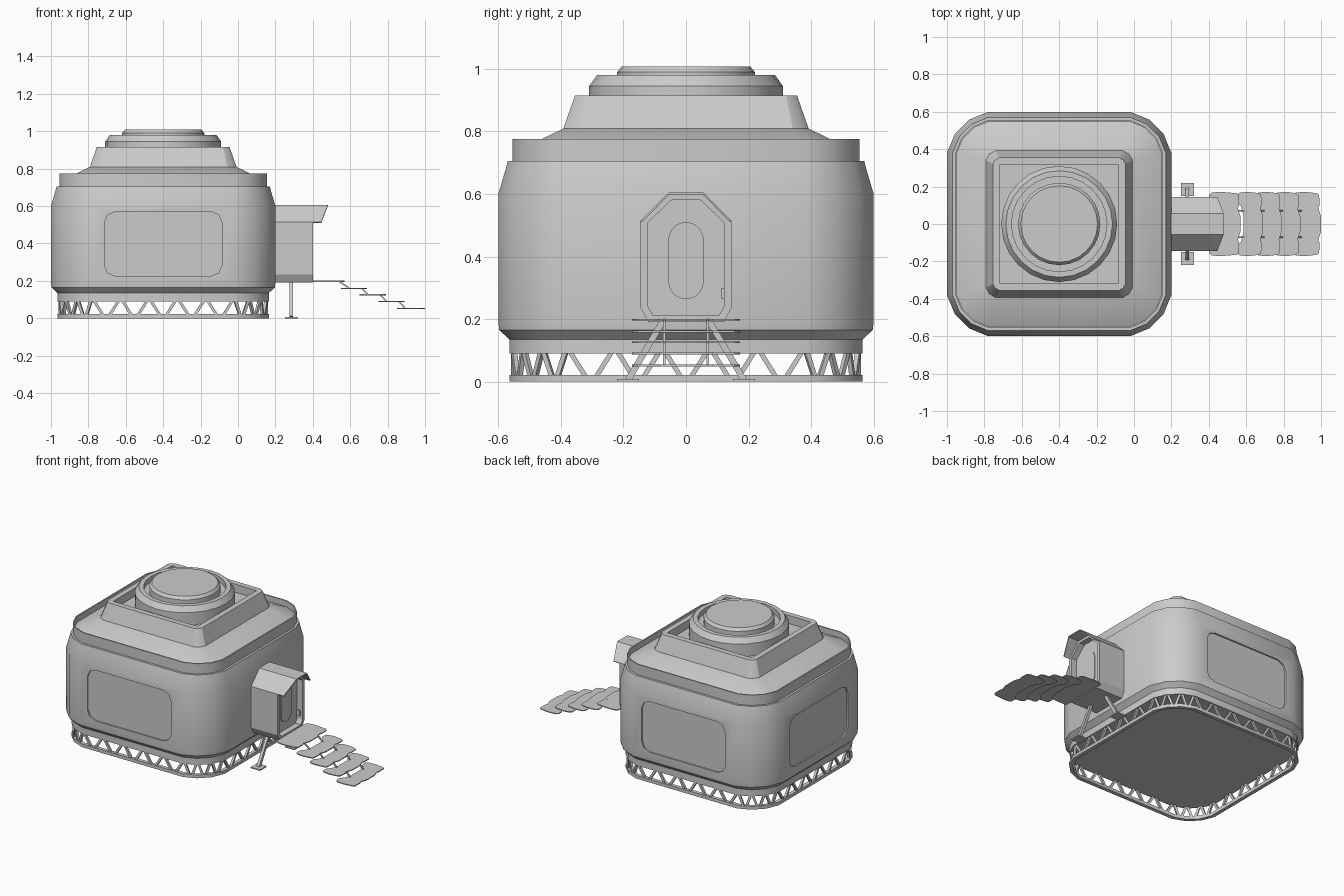
import bpy, bmesh, math
from mathutils import Vector

cube = bpy.data.objects.get("Cube")
if cube:
    bpy.data.objects.remove(cube, do_unlink=True)

grey = bpy.data.materials.new("light_grey")
grey.use_nodes = True
grey.diffuse_color = (0.6, 0.6, 0.6, 1)
grey.node_tree.nodes["Principled BSDF"].inputs["Base Color"].default_value = (0.6, 0.6, 0.6, 1)

CX = -0.4          # centre of the main building
CORE = 0.38        # half length of the straight walls


def finish(name, bm, smooth=True):
    bmesh.ops.remove_doubles(bm, verts=bm.verts, dist=0.0001)
    bmesh.ops.recalc_face_normals(bm, faces=bm.faces)
    mesh = bpy.data.meshes.new(name)
    bm.to_mesh(mesh)
    bm.free()
    mesh.materials.append(grey)
    obj = bpy.data.objects.new(name, mesh)
    bpy.context.collection.objects.link(obj)
    if smooth:
        smooth_object(obj)
    return obj


def select(obj):
    bpy.ops.object.select_all(action='DESELECT')
    obj.select_set(True)
    bpy.context.view_layer.objects.active = obj


def smooth_object(obj):
    select(obj)
    bpy.ops.object.shade_smooth_by_angle(angle=math.radians(28))


def loft(bm, loops, caps=True, closed=False):
    rings = [[bm.verts.new(p) for p in loop] for loop in loops]
    n = len(rings[0])
    for a, b in zip(rings, rings[1:] + rings[:1] if closed else rings[1:]):
        for i in range(n):
            j = (i + 1) % n
            bm.faces.new((a[i], a[j], b[j], b[i]))
    if caps:
        bm.faces.new(rings[0])
        bm.faces.new(rings[-1])


def corner(n):
    """Corner points from (1, 0) to (0, 1), bending equally at every point"""
    steps = [(k + 1) * math.pi / 2 / (n + 1) for k in range(n)]
    total = sum(math.sin(a) for a in steps)
    pts = [Vector((1, 0))]
    for a in steps:
        pts.append(pts[-1] + Vector((-math.sin(a), math.cos(a))) / total)
    return pts


def turn(q, x, y, z):
    """Turn a point by q quarter turns about the building's centre"""
    c, s = ((1, 0), (0, 1), (-1, 0), (0, -1))[q]
    return (CX + x * c - y * s, x * s + y * c, z)


def rounded_square(half, z, radius, segs=3):
    c = half - radius
    return [turn(q, c + radius * p.x, c + radius * p.y, z) for q in range(4) for p in corner(segs)]


def circle(radius, z, n=24):
    return [(CX + radius * math.cos(math.tau * i / n), radius * math.sin(math.tau * i / n), z)
            for i in range(n)]


def beam(bm, a, b, width):
    a, b = Vector(a), Vector(b)
    d = (b - a).normalized()
    u = d.cross(Vector((0, 0, 1))).normalized() * width / 2
    v = d.cross(u)
    loft(bm, [[p + u + v, p - u + v, p - u - v, p + u - v] for p in (a, b)])


def box(bm, lo, hi):
    loft(bm, [[(lo[0], lo[1], z), (hi[0], lo[1], z), (hi[0], hi[1], z), (lo[0], hi[1], z)]
              for z in (lo[2], hi[2])])


# Main body, running up over the rim to the sloping roof
bm = bmesh.new()
body_profile = [(0.565, 0.09), (0.565, 0.135), (0.597, 0.165), (0.6, 0.19), (0.6, 0.6),
                (0.575, 0.685), (0.57, 0.705), (0.555, 0.705), (0.555, 0.775), (0.546, 0.775),
                (0.546, 0.735)]
loops = [rounded_square(h, z, h - CORE) for h, z in body_profile]
loops.append(rounded_square(0.39, 0.81, 0.05))
loft(bm, loops)
body = finish("main_body", bm, False)

# Recessed windows on the front, back and left-hand end
cut = bmesh.new()
W, Z0, Z1, C = 0.315, 0.225, 0.57, 0.06
outline = [(W - C, Z0), (W - 0.018, Z0 + 0.018), (W, Z0 + C), (W, Z1 - C), (W - 0.018, Z1 - 0.018),
           (W - C, Z1)]
outline += [(-x, z) for x, z in reversed(outline)]
for nx, ny in ((0, -1), (0, 1), (-1, 0)):
    loft(cut, [[(CX + nx * d - ny * s, ny * d + nx * s, z) for s, z in outline]
               for d in (0.59, 0.65)])
cutter = finish("window_cutter", cut, False)
cutter.hide_render = True
mod = body.modifiers.new("windows", 'BOOLEAN')
mod.operation = 'DIFFERENCE'
mod.solver = 'EXACT'
mod.object = cutter
select(body)
bpy.ops.object.modifier_apply(modifier=mod.name)
bpy.data.objects.remove(cutter, do_unlink=True)
smooth_object(body)

# Upper deck with its sunken well
bm = bmesh.new()
deck = [(0.395, 0.8, 0.05), (0.39, 0.815, 0.05), (0.355, 0.915, 0.035), (0.318, 0.915, 0.003),
        (0.318, 0.86, 0.003)]
loft(bm, [rounded_square(h, z, r, 2) for h, z, r in deck])
finish("upper_deck", bm)

# Round skylight collar and cap
bm = bmesh.new()
collar = [(0.31, 0.855), (0.31, 0.945), (0.285, 0.98), (0.255, 0.98), (0.255, 0.945)]
loft(bm, [circle(r, z) for r, z in collar])
finish("skylight_collar", bm)
bm = bmesh.new()
loft(bm, [circle(r, z) for r, z in ((0.22, 0.94), (0.22, 0.99), (0.205, 1.008))])
finish("skylight_cap", bm)

# Open foundation ring on the ground
bm = bmesh.new()
loft(bm, [rounded_square(h, z, h - CORE) for h, z in
          ((0.565, 0), (0.565, 0.022), (0.54, 0.022), (0.54, 0))], caps=False, closed=True)
finish("foundation_ring", bm)

# Zigzag lattice: five bays along each side, then three around its corner
bm = bmesh.new()
R = 0.172
nodes = [Vector((CORE + R, -CORE + 2 * CORE * s / 5)) for s in range(5)]
nodes += [Vector((CORE, CORE)) + R * p for p in corner(3)]
for q in range(4):
    for a, b in zip(nodes, nodes[1:]):
        for high, low in ((0.07, 0.38), (0.93, 0.62)):
            beam(bm, turn(q, *a.lerp(b, high), 0.093), turn(q, *a.lerp(b, low), 0.018), 0.015)
finish("base_lattice", bm, False)

# Entrance porch with a recessed doorway
half = [(0.12, 0.19), (0.145, 0.235), (0.145, 0.515), (0.055, 0.605)]
inner = [(0.105, 0.212), (0.122, 0.24), (0.122, 0.508), (0.045, 0.582)]


def arch(x, pts):
    return [(x, y, z) for y, z in pts + [(-y, z) for y, z in reversed(pts)]]


bm = bmesh.new()
loft(bm, [arch(0.15, half), arch(0.4, half), arch(0.4, inner), arch(0.36, inner)])
finish("entrance_porch", bm, False)

# Thin hood over the door, raked back toward its eaves
bm = bmesh.new()
top = [(0.145, 0.515, 0.445), (0.055, 0.605, 0.48), (-0.055, 0.605, 0.48), (-0.145, 0.515, 0.445)]
for a, b in zip(top, top[1:]):
    outer = [(0.39, a[0], a[1]), (a[2], a[0], a[1]), (b[2], b[0], b[1]), (0.39, b[0], b[1])]
    loft(bm, [outer, [(x, y * 0.97, z - 0.006) for x, y, z in outer]])
finish("door_hood", bm, False)

# Oval door window and handle
bm = bmesh.new()
oval = []
for k in range(24):
    a = math.tau * (k + 0.5) / 24
    oval.append((0.056 * math.cos(a), 0.387 + 0.056 * math.sin(a) + (0.067 if k < 12 else -0.067)))
loft(bm, [[(x, y, z) for y, z in oval] for x in (0.357, 0.365)])
finish("door_window", bm)
bm = bmesh.new()
box(bm, (0.355, 0.114, 0.265), (0.385, 0.124, 0.3))
finish("door_handle", bm, False)

# Splayed porch legs with foot plates
bm = bmesh.new()
for side in (-1, 1):
    beam(bm, (0.285, side * 0.07, 0.2), (0.285, side * 0.185, 0.006), 0.02)
    y0, y1 = sorted((side * 0.15, side * 0.22))
    box(bm, (0.25, y0, 0), (0.32, y1, 0.008))
finish("porch_legs", bm, False)

# Wavy stair treads joined by slim brackets
steps = [(0.4, 0.57, 0.198), (0.55, 0.69, 0.16), (0.65, 0.79, 0.126), (0.75, 0.89, 0.09),
         (0.85, 1.0, 0.052)]
for number, (x0, x1, z) in enumerate(steps, 1):
    bm = bmesh.new()
    back_dip = 0 if number == 1 else 0.035
    edge = [(x1 - 0.025, 0.165), (x1 - 0.01, 0.155), (x1 - 0.008, 0.1), (x1 - 0.015, 0.085),
            (x1, 0.04)]
    rear = [(x0 + back_dip, 0.05), (x0 + back_dip * 0.6, 0.095), (x0, 0.12), (x0, 0.155),
            (x0 + 0.015, 0.168), (x0 + 0.06, 0.172)]
    side = rear + edge
    plan = side + [(x, -y) for x, y in reversed(side)]
    loft(bm, [[(x, y, h) for x, y in plan] for h in (z - 0.003, z + 0.003)])
    if number < len(steps):
        nx, _, nz = steps[number]
        for y in (-0.07, 0.07):
            beam(bm, (x1 - 0.03, y, z), (nx + 0.045, y, nz), 0.008)
    finish("stair_tread_%d" % number, bm, False)
